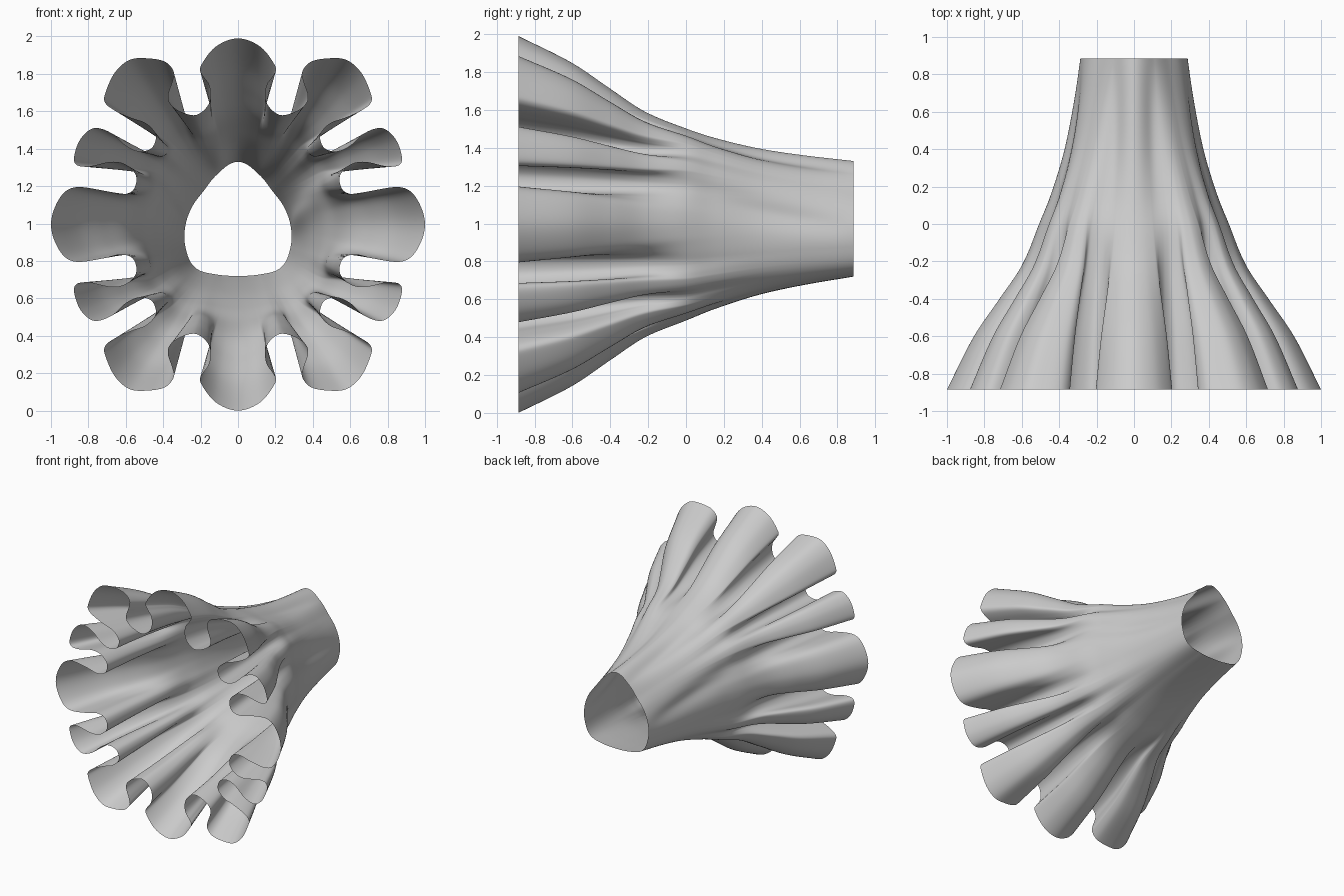
import bpy
from math import sin, cos, pi, exp, radians
from mathutils import Vector

if "Cube" in bpy.data.objects:
    bpy.data.objects.remove(bpy.data.objects["Cube"])

# One quarter of the ruffled front rim, from the top lobe to the side lobe
RIM = [(0, .995), (.12, .95), (.2, .845), (.19, .80), (.155, .75), (.145, .69),
       (.165, .63), (.225, .585), (.30, .60), (.36, .64), (.375, .69), (.35, .77),
       (.345, .82), (.39, .87), (.48, .888), (.58, .88), (.66, .81), (.71, .70),
       (.71, .65), (.66, .61), (.57, .57), (.49, .54), (.44, .48), (.46, .41),
       (.53, .39), (.60, .42), (.68, .49), (.77, .515), (.84, .46), (.875, .37),
       (.865, .32), (.80, .31), (.68, .335), (.60, .32), (.545, .26), (.56, .185),
       (.63, .16), (.74, .185), (.86, .20), (.93, .17), (.98, .09), (1, 0)]
# Angle from the top that each valley of the rim runs to: (rim point, degrees)
VALLEYS = [(0, 0), (7, 22), (22, 43.5), (34, 65), (41, 90)]
# Radius of the rounded-triangle back opening, top to bottom every 22.5 degrees
BACK = [.335, .29, .257, .262, .28, .305, .325, .29, .275]
# How much of the ruffle and of the waist remains along y
RUFFLE = [(-.885, 1), (-.6, .73), (-.4, .475), (-.22, .25), (0, .08),
          (.15, .035), (.4, .008), (.885, 0)]
ROUND = [(-.885, 1), (-.22, 1), (0, 1), (.15, .80), (.4, .46), (.65, .2), (.885, 0)]
STEPS = 6


def spline(a, b, c, d, t):
    return .5 * (2*b + (c-a)*t + (2*a-5*b+4*c-d)*t*t + (3*b-a-3*c+d)*t**3)


def closed_curve(pts, steps):
    n = len(pts)
    return [spline(pts[i-1], pts[i], pts[(i+1) % n], pts[(i+2) % n], k/steps)
            for i in range(n) for k in range(steps)]


def back_radius(angle):
    f = (angle % (2*pi)) / (pi/8)
    i = int(f)
    r = lambda k: BACK[8 - abs(8 - k % 16)]
    return spline(r(i-1), r(i), r(i+1), r(i+2), f - i)


def lookup(table, x):
    """Smooth curve through unevenly spaced (x, value) points."""
    last = len(table) - 1

    def slope(k):
        a, b = table[max(k-1, 0)], table[min(k+1, last)]
        return (b[1]-a[1]) / (b[0]-a[0])
    for i in range(last):
        (x0, v0), (x1, v1) = table[i], table[i+1]
        if x <= x1 + 1e-6:
            h = x1 - x0
            t = (x - x0) / h
            return (v0*(1+2*t)*(1-t)**2 + h*slope(i)*t*(1-t)**2
                    + v1*t*t*(3-2*t) + h*slope(i+1)*t*t*(t-1))


def groove(angle, y):
    """Shallow grooves running from the waist to the back opening."""
    if y < -.2:
        return 0
    a = min(angle, 2*pi - angle)
    depth = .025*sin(pi*(y+.2)/1.085)
    side = radians(68 + 22*max(0, min(1, y/.8)))
    return depth*(exp(-((a-radians(16))/.16)**2) + exp(-((a-side)/.2)**2))


# Mirror the quarter rim into a full closed loop
half = RIM + [(x, -z) for x, z in RIM[-2::-1]]
full = half + [(-x, z) for x, z in half[-2:0:-1]]
rim = closed_curve([Vector(p) for p in full], STEPS)
count = len(rim)
quarter = (len(RIM)-1)*STEPS

# Match the rim to the round sections, by arc length between valleys
run = [0]
for i in range(quarter):
    run.append(run[-1] + (rim[i+1] - rim[i]).length)
stops = [(run[i*STEPS], radians(deg)) for i, deg in VALLEYS]
first = [lookup(stops, s) for s in run]
half_angles = first + [pi - a for a in first[-2::-1]]
angles = half_angles + [2*pi - a for a in half_angles[-2:0:-1]]

# Loft the ruffled trumpet: ruffled rim, round waist, triangular back opening
ROWS = 64
verts, faces = [], []
for j in range(ROWS + 1):
    y = -.885 + 1.77*j/ROWS
    w, c = lookup(RUFFLE, y), lookup(ROUND, y)
    for p, a in zip(rim, angles):
        waist = .465 + .05*sin(2*a)**2
        r = back_radius(a)*(1-c) + waist*c - groove(a, y)
        verts.append((p.x*w + r*sin(a)*(1-w), y, 1 + p.y*w + r*cos(a)*(1-w)))
for j in range(ROWS):
    for i in range(count):
        k = (i+1) % count
        faces.append((j*count+i, j*count+k, (j+1)*count+k, (j+1)*count+i))
mesh = bpy.data.meshes.new("ruffled_trumpet")
mesh.from_pydata(verts, [], faces)
mesh.polygons.foreach_set("use_smooth", [True]*len(faces))
# Stand it on the ground
low = min(v.co.z for v in mesh.vertices)
for v in mesh.vertices:
    v.co.z -= low
mesh.update()
obj = bpy.data.objects.new("ruffled_trumpet", mesh)
bpy.context.collection.objects.link(obj)
